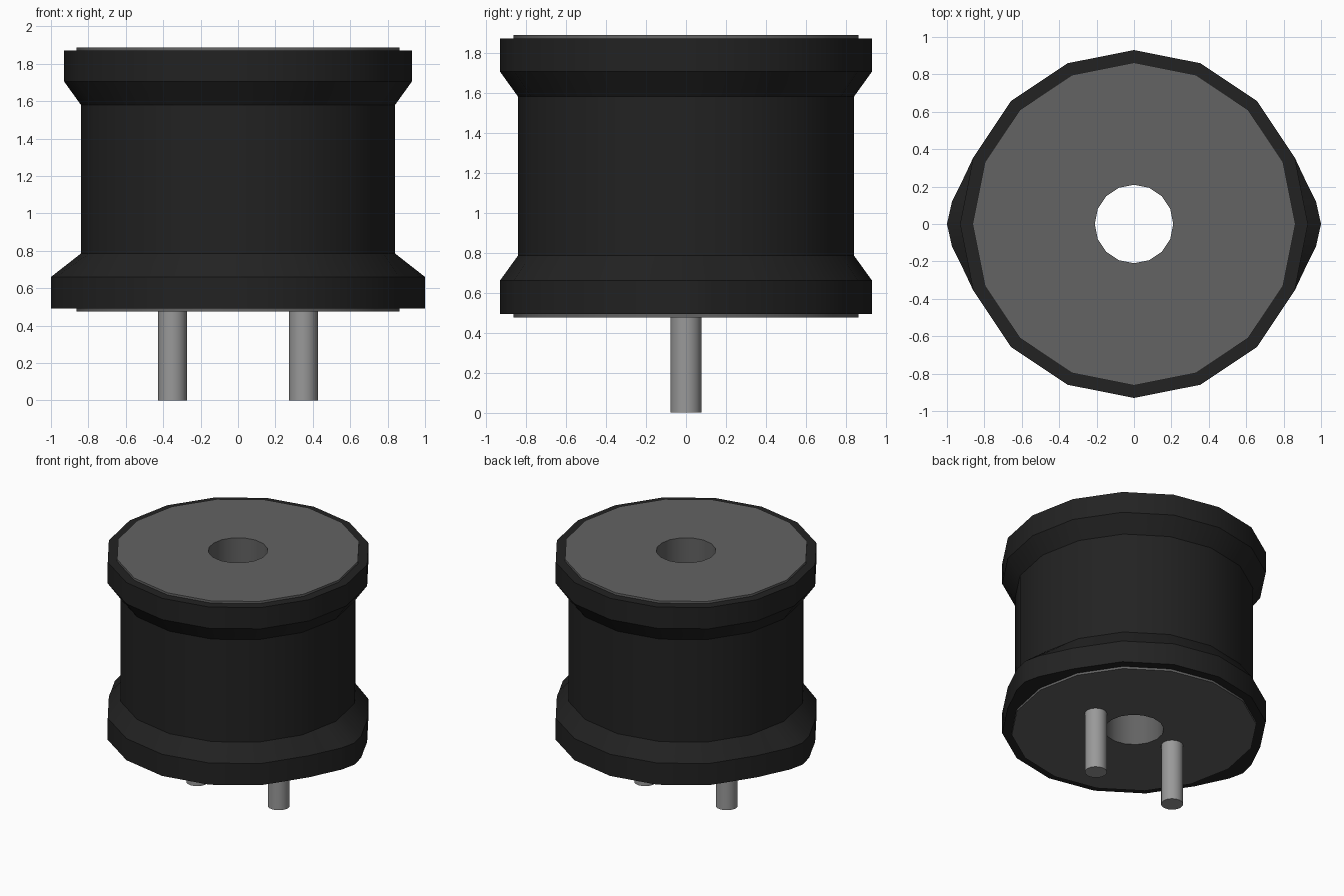
import bpy, bmesh, math

if "Cube" in bpy.data.objects:
    bpy.data.objects.remove(bpy.data.objects["Cube"], do_unlink=True)


def material(name, value):
    m = bpy.data.materials.new(name)
    m.use_nodes = True
    col = (value, value, value, 1)
    m.diffuse_color = col
    m.node_tree.nodes["Principled BSDF"].inputs["Base Color"].default_value = col
    return m


BLACK = material("black rubber", 0.016)
GREY = material("dark grey metal", 0.125)
PIN = material("light grey pin", 0.32)


def circle(r, n=16):
    return [(r * math.cos(2 * math.pi * i / n), r * math.sin(2 * math.pi * i / n))
            for i in range(n)]


def loft(name, mat, rings, closed=False, caps=False):
    """Skin a stack of (outline, z) rings that share a point count."""
    bm = bmesh.new()
    loops = [[bm.verts.new((x, y, z)) for x, y in pts] for pts, z in rings]
    pairs = list(zip(loops, loops[1:]))
    if closed:
        pairs.append((loops[-1], loops[0]))
    for a, b in pairs:
        n = len(a)
        for i in range(n):
            j = (i + 1) % n
            bm.faces.new((a[i], a[j], b[j], b[i]))
    if caps:
        bm.faces.new(loops[0][::-1])
        bm.faces.new(loops[-1])
    me = bpy.data.meshes.new(name)
    bm.to_mesh(me)
    bm.free()
    me.materials.append(mat)
    ob = bpy.data.objects.new(name, me)
    bpy.context.collection.objects.link(ob)
    bpy.ops.object.select_all(action='DESELECT')
    ob.select_set(True)
    bpy.context.view_layer.objects.active = ob
    bpy.ops.object.shade_smooth_by_angle(angle=math.radians(30))
    return ob


def flange_outline(r, lobe=None):
    """16-sided outline with two extra points beside each end of the x axis;
    a lobe replaces the end points with a bulge."""
    base = circle(r)
    (x0, y0), (x1, y1) = base[0], base[1]
    end = lobe or [(x0 + (x1 - x0) * t, y0 + (y1 - y0) * t) for t in (0, 1 / 3, 2 / 3)]
    quarter = end + base[1:4]
    half = quarter + [base[4]] + [(-x, y) for x, y in quarter[:0:-1]]
    return half + [(-x, -y) for x, y in half]


# Rubber barrel with the upper rim
loft("barrel", BLACK, [
    (circle(0.84), 0.785), (circle(0.84), 1.58), (circle(0.93), 1.705),
    (circle(0.93), 1.87), (circle(0.80), 1.87)])

# Lower rim, widened into a lobe on each side
wide = flange_outline(0.93, [(1.0, 0.0), (0.973, 0.12), (0.904, 0.26)])
loft("lower_rim", BLACK, [
    (flange_outline(0.80), 0.492), (wide, 0.492), (wide, 0.66),
    (flange_outline(0.84), 0.785)])

# End plates with the centre hole
for name, z0, z1 in (("bottom_plate", 0.475, 0.50), ("top_plate", 1.86, 1.887)):
    loft(name, GREY, [(circle(0.21), z0), (circle(0.863), z0),
                      (circle(0.863), z1), (circle(0.21), z1)], closed=True)

# Liner of the through hole, facing inwards
loft("bore_liner", GREY, [(circle(0.21), 1.86), (circle(0.21), 0.50)])

# Pins under the bottom plate
for name, x in (("left_pin", 0.35), ("right_pin", -0.35)):
    pin = loft(name, PIN, [(circle(0.078), 0.0), (circle(0.078), 0.48)], caps=True)
    pin.location.x = x
